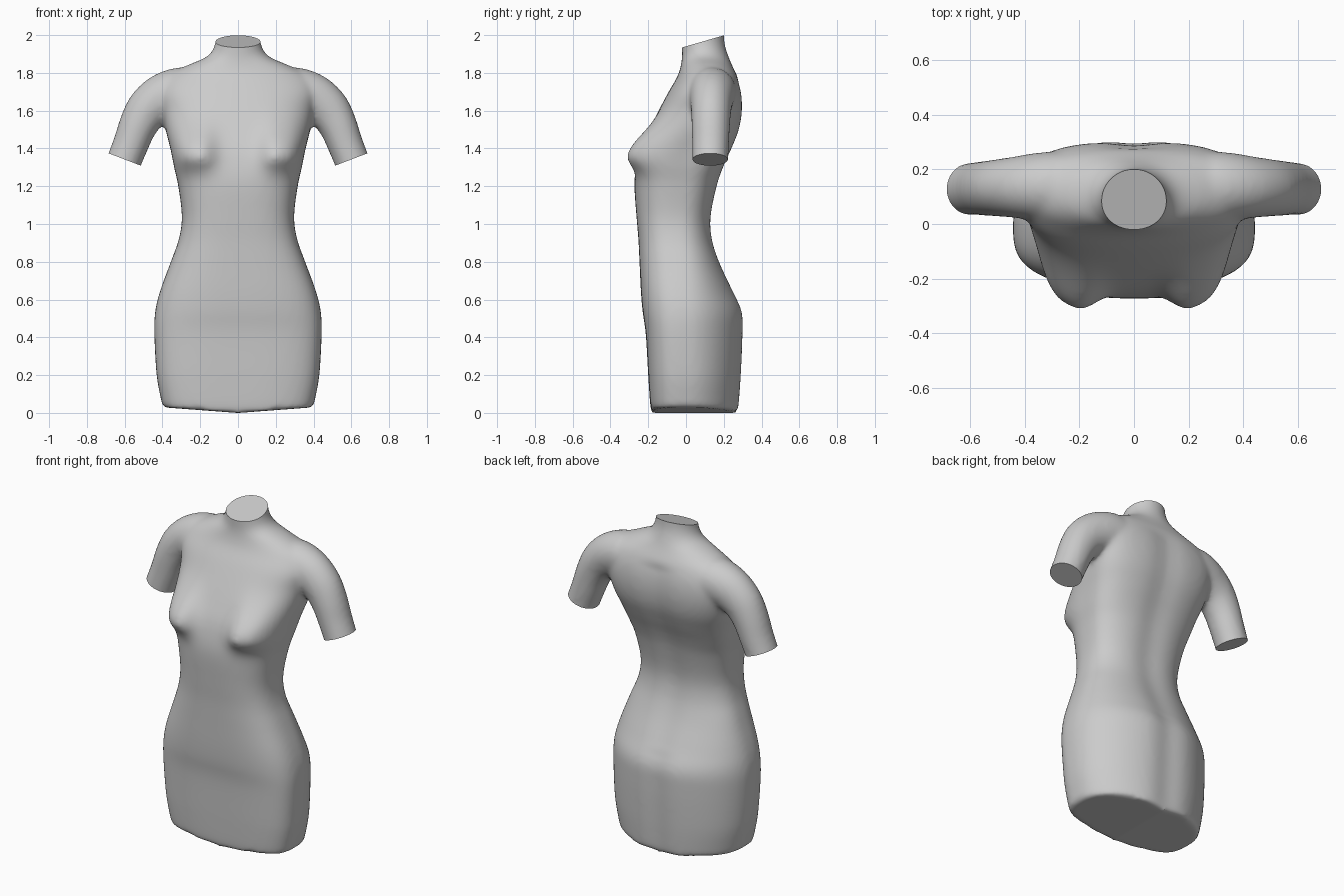
import bpy, bmesh, math
from mathutils import Vector

if "Cube" in bpy.data.objects:
    bpy.data.objects.remove(bpy.data.objects["Cube"])

# Torso sections: z, half width, front y, back y, widest y, front squareness, back squareness
SECTIONS = [
    (0.00, .397, -.183, .288, .01, 3.4, 1.95),
    (0.05, .408, -.190, .294, .01, 3.4, 1.95),
    (0.20, .431, -.200, .304, .01, 3.4, 1.95),
    (0.42, .443, -.213, .313, .00, 3.3, 1.95),
    (0.54, .438, -.230, .308, .00, 3.1, 1.95),
    (0.65, .411, -.239, .255, -.01, 3.0, 2.05),
    (0.80, .356, -.246, .184, -.02, 2.9, 2.2),
    (0.92, .313, -.252, .146, -.04, 2.8, 2.3),
    (1.04, .297, -.262, .139, -.04, 2.8, 2.4),
    (1.20, .316, -.273, .170, -.02, 2.8, 2.5),
    (1.30, .338, -.265, .202, .00, 2.8, 2.7),
    (1.40, .358, -.240, .246, .03, 2.8, 2.8),
    (1.50, .383, -.195, .284, .07, 2.6, 2.9),
    (1.60, .402, -.145, .300, .10, 2.4, 2.9),
    (1.70, .420, -.092, .295, .11, 2.3, 2.7),
    (1.78, .385, -.046, .272, .12, 2.1, 2.4),
    (1.84, .270, -.027, .244, .11, 2.0, 2.1),
    (1.89, .160, -.021, .224, .10, 2.0, 2.0),
    (1.96, .120, -.022, .204, .09, 2.0, 2.0),
    (2.06, .115, -.018, .200, .09, 2.0, 2.0),
]
# Arm path: x, y, z, radius, depth radius (runs past the cut at the wrist end)
ARM = [
    (.22, .140, 1.695, .125, .125),
    (.30, .138, 1.700, .130, .128),
    (.37, .137, 1.680, .130, .122),
    (.43, .135, 1.647, .125, .113),
    (.485, .133, 1.597, .114, .106),
    (.53, .131, 1.520, .102, .102),
    (.565, .130, 1.430, .095, .098),
    (.60, .128, 1.342, .093, .095),
    (.64, .128, 1.237, .093, .095),
]


def spline(rows, steps):
    """Catmull-Rom through rows of numbers."""
    out = []
    for i in range(len(rows) - 1):
        p0, p1, p2, p3 = (rows[max(i - 1, 0)], rows[i], rows[i + 1],
                          rows[min(i + 2, len(rows) - 1)])
        for k in range(steps):
            t = k / steps
            out.append([.5 * (2 * b + (c - a) * t + (2 * a - 5 * b + 4 * c - d) * t * t
                              + (3 * b - a - 3 * c + d) * t ** 3)
                        for a, b, c, d in zip(p0, p1, p2, p3)])
    return out + [list(rows[-1])]


def loft(bm, rings):
    """Skin closed rings and cap both ends with fans."""
    loops = [[bm.verts.new(p) for p in r] for r in rings]
    n = len(loops[0])
    for a, b in zip(loops, loops[1:]):
        for i in range(n):
            bm.faces.new((a[i], a[(i + 1) % n], b[(i + 1) % n], b[i]))
    for loop in (loops[0], loops[-1]):
        mid = bm.verts.new(sum((v.co for v in loop), Vector()) / n)
        if loop is loops[0]:
            mid.co.z = min(v.co.z for v in loop)
        for i in range(n):
            bm.faces.new((loop[i], loop[(i + 1) % n], mid))


def torso_ring(z, w, front, back, yc, nf, nb, count=96):
    pts = []
    for i in range(count):
        a = 2 * math.pi * i / count
        c, s = math.cos(a), math.sin(a)
        e = 2 / (nb if s > 0 else nf)
        x = w * math.copysign(abs(c) ** e, c)
        y = yc + (back - yc if s > 0 else yc - front) * math.copysign(abs(s) ** e, s)
        if s < 0:   # bust
            dz = (z - 1.365) / (.15 if z > 1.365 else .08)
            y -= .086 * math.exp(-abs((abs(x) - .24) / .115) ** 3 - dz ** 2)
        elif z < 1.75:   # groove down the back
            depth = .020 if z < .6 else .014
            y -= depth * math.exp(-(x / .085) ** 2)
        # underside is slightly V-shaped
        pts.append((x, y, z + .03 * abs(x) / .4 * max(0, 1 - z / .2)))
    return pts


def arm_rings(side):
    path = spline(ARM, 3)
    rings = []
    for i, (x, y, z, r, ry) in enumerate(path):
        a, b = path[max(i - 1, 0)], path[min(i + 1, len(path) - 1)]
        t = Vector((b[0] - a[0], 0, b[2] - a[2])).normalized()
        u = Vector((-t.z, 0, t.x))
        ring = []
        for k in range(32):
            ang = 2 * math.pi * k / 32
            p = Vector((x, y, z)) + u * r * math.cos(ang) + Vector((0, ry * math.sin(ang), 0))
            ring.append((p.x * side, p.y, p.z))
        rings.append(ring)
    return rings


def cut(bm, inside, point, normal):
    """Slice off the end of a limb and cap it."""
    faces = [f for f in bm.faces if all(inside(v.co) for v in f.verts)]
    geom = list({v for f in faces for v in f.verts}) + \
        list({e for f in faces for e in f.edges}) + faces
    bmesh.ops.bisect_plane(bm, geom=geom, plane_co=point, plane_no=normal, clear_outer=True)
    bmesh.ops.holes_fill(bm, edges=[e for e in bm.edges if e.is_boundary], sides=0)


# Torso and arms
bm = bmesh.new()
loft(bm, [torso_ring(*row) for row in spline(SECTIONS, 4)])
for side in (-1, 1):
    loft(bm, arm_rings(side))
bmesh.ops.recalc_face_normals(bm, faces=bm.faces)
mesh = bpy.data.meshes.new("dress_form_torso")
bm.to_mesh(mesh)
bm.free()
torso = bpy.data.objects.new("dress_form_torso", mesh)
bpy.context.collection.objects.link(torso)
bpy.context.view_layer.objects.active = torso
torso.select_set(True)

# Fuse the parts and soften the joints
fuse = torso.modifiers.new("fuse", 'REMESH')
fuse.mode = 'VOXEL'
fuse.voxel_size = .014
soften = torso.modifiers.new("soften", 'SMOOTH')
soften.factor = .5
soften.iterations = 10
for name in ("fuse", "soften"):
    bpy.ops.object.modifier_apply(modifier=name)

# Clean cuts at the neck and arms
bm = bmesh.new()
bm.from_mesh(mesh)
cut(bm, lambda p: p.z > 1.87, (0, .09, 1.967), Vector((0, -.29, 1)).normalized())
for side in (-1, 1):
    cut(bm, lambda p: p.x * side > .45 and 1.15 < p.z < 1.6, (.60 * side, .125, 1.342),
        Vector((.357 * side, 0, -.934)))
low = min(v.co.z for v in bm.verts)
bmesh.ops.translate(bm, verts=bm.verts, vec=(0, 0, -low))
bmesh.ops.recalc_face_normals(bm, faces=bm.faces)
bm.to_mesh(mesh)
bm.free()
bpy.ops.object.shade_smooth_by_angle(angle=math.radians(35))
